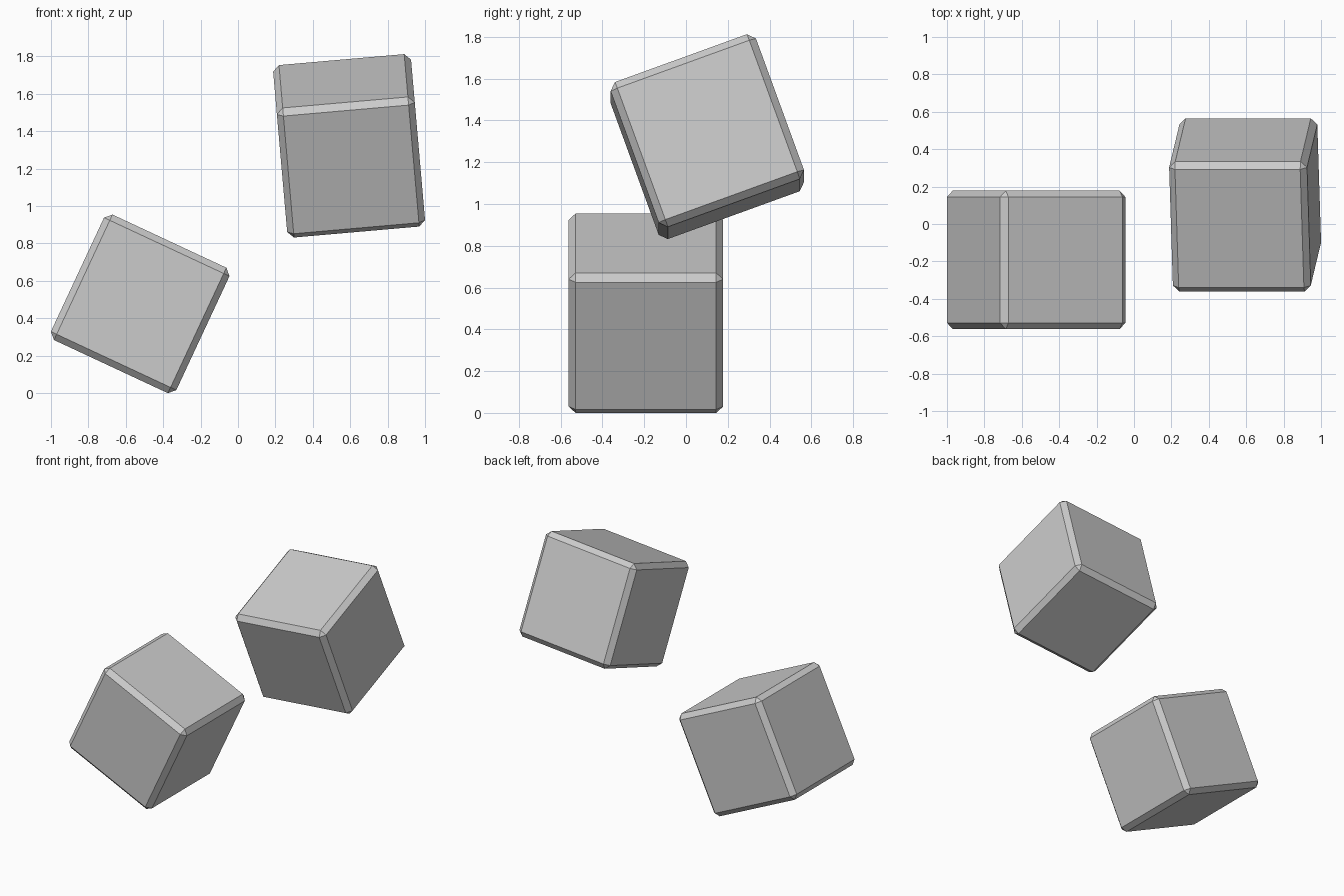
import bpy
from math import radians

# Remove the default object
default = bpy.data.objects.get("Cube")
if default:
    bpy.data.objects.remove(default, do_unlink=True)

SIZE = 0.74
BEVEL = 0.034

# Plain grey shared by both blocks
grey = bpy.data.materials.new("light_grey")
grey.use_nodes = True
colour = (0.6, 0.6, 0.6, 1.0)
grey.diffuse_color = colour
grey.node_tree.nodes["Principled BSDF"].inputs["Base Color"].default_value = colour


def chamfered_block(name, location, tilt):
    """Cube with a single flat chamfer on every edge, tilted in degrees."""
    bpy.ops.mesh.primitive_cube_add(
        size=SIZE, location=location, rotation=[radians(a) for a in tilt])
    block = bpy.context.object
    block.name = name
    block.data.name = name
    block.data.materials.append(grey)
    chamfer = block.modifiers.new("chamfer", 'BEVEL')
    chamfer.width = BEVEL
    chamfer.segments = 1
    chamfer.limit_method = 'NONE'
    return block


# Lower block leans sideways; upper block tips forward and slightly sideways
chamfered_block("lower_block", (-0.523, -0.192, 0.477), (0, 25, 0))
chamfered_block("upper_block", (0.594, 0.102, 1.322), (20, -5, 0))
